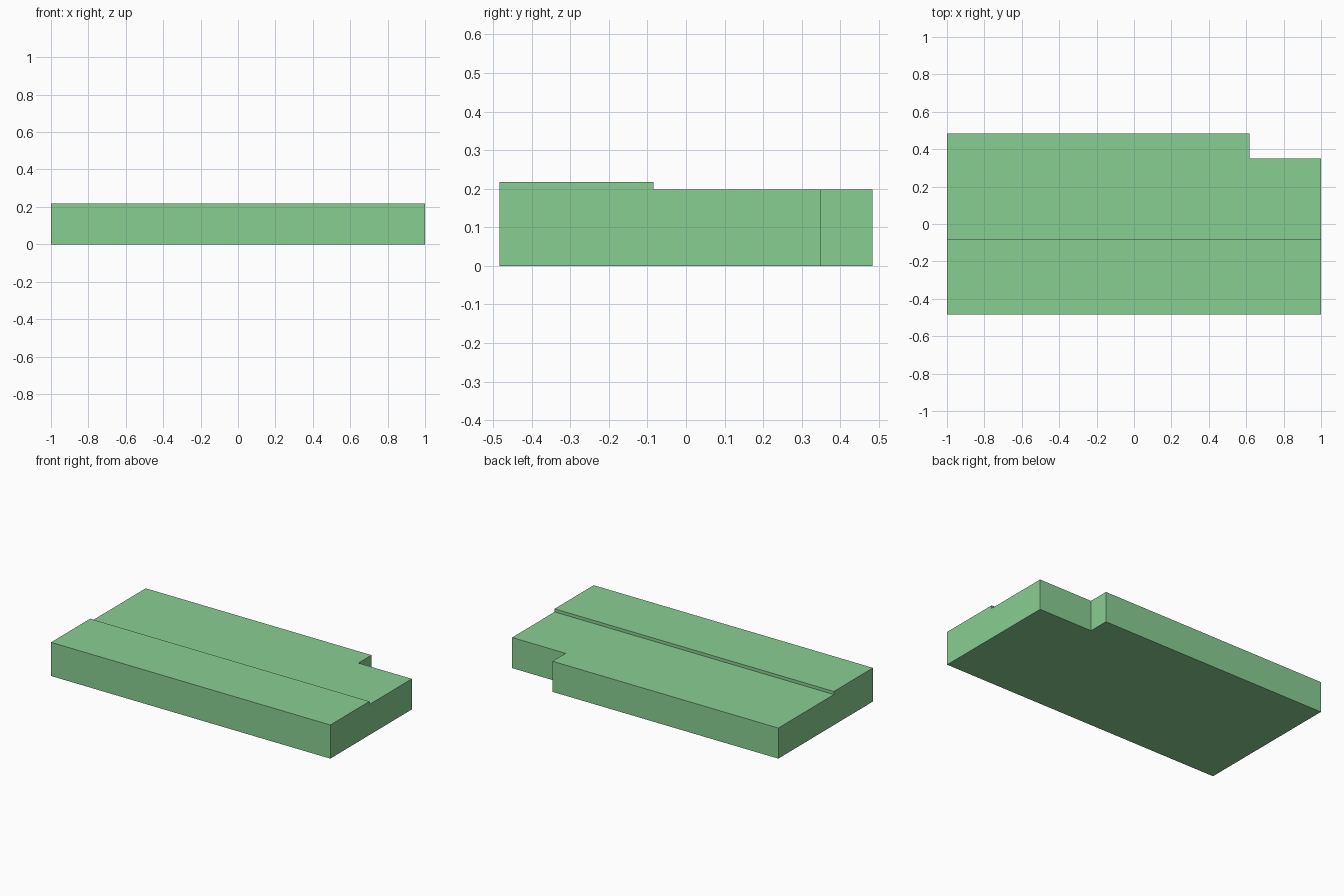
import bpy, bmesh

if "Cube" in bpy.data.objects:
    bpy.data.objects.remove(bpy.data.objects["Cube"])

# Overall dimensions
HALF_X, HALF_Y = 1.0, 0.484
DECK_Z, STRIP_Z = 0.198, 0.218
STEP_Y = -0.084
NOTCH_X, NOTCH_Y = 0.617, 0.35


def extrude_mesh(name, points, offset):
    """Closed flat-faced solid made by extruding a polygon."""
    bm = bmesh.new()
    face = bm.faces.new([bm.verts.new(p) for p in points])
    new = bmesh.ops.extrude_face_region(bm, geom=[face])["geom"]
    verts = [g for g in new if isinstance(g, bmesh.types.BMVert)]
    bmesh.ops.translate(bm, verts=verts, vec=offset)
    bmesh.ops.recalc_face_normals(bm, faces=bm.faces)
    mesh = bpy.data.meshes.new(name)
    bm.to_mesh(mesh)
    bm.free()
    obj = bpy.data.objects.new(name, mesh)
    bpy.context.collection.objects.link(obj)
    return obj


# Stepped slab: side profile with a raised front strip, run along x
profile = [(-HALF_Y, 0), (HALF_Y, 0), (HALF_Y, DECK_Z),
           (STEP_Y, DECK_Z), (STEP_Y, STRIP_Z), (-HALF_Y, STRIP_Z)]
slab = extrude_mesh("stepped_slab", [(-HALF_X, y, z) for y, z in profile],
                    (2 * HALF_X, 0, 0))

# Cutter for the notch in the back right corner
corner = [(NOTCH_X, NOTCH_Y), (1.2, NOTCH_Y), (1.2, 0.7), (NOTCH_X, 0.7)]
cutter = extrude_mesh("notch_cutter", [(x, y, -0.1) for x, y in corner],
                      (0, 0, 0.5))
cutter.hide_render = True
cutter.hide_set(True)

notch = slab.modifiers.new("corner_notch", 'BOOLEAN')
notch.operation = 'DIFFERENCE'
notch.solver = 'EXACT'
notch.object = cutter

# Green finish
green = bpy.data.materials.new("green")
green.diffuse_color = (0.25, 0.62, 0.29, 1)
green.use_nodes = True
green.node_tree.nodes["Principled BSDF"].inputs["Base Color"].default_value = green.diffuse_color
slab.data.materials.append(green)
